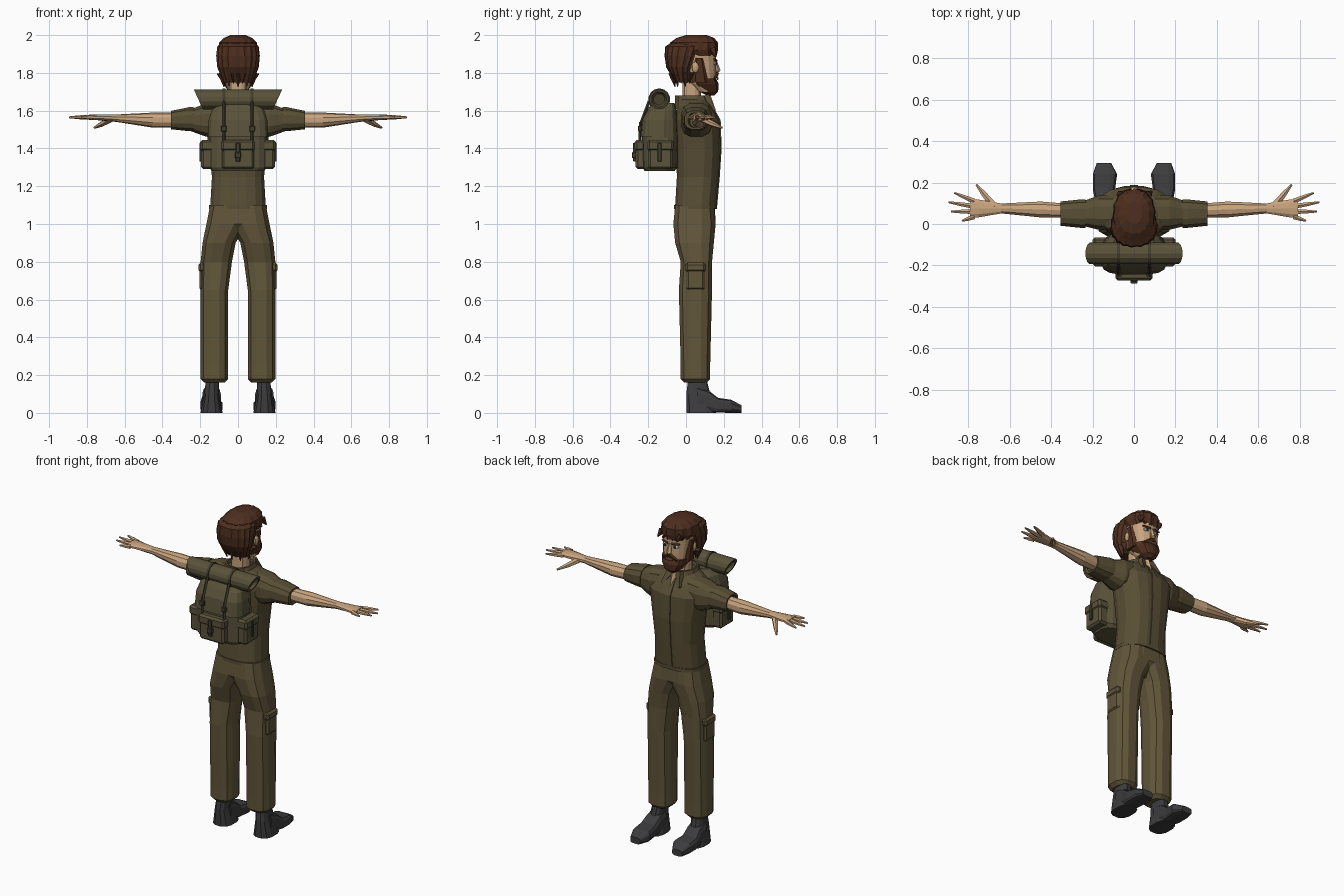
import bpy
import bmesh
from math import cos, sin, pi, copysign
from mathutils import Vector

if "Cube" in bpy.data.objects:
    bpy.data.objects.remove(bpy.data.objects["Cube"], do_unlink=True)


def make_material(name, red, green, blue):
    material = bpy.data.materials.new(name)
    material.use_nodes = True
    material.diffuse_color = (red, green, blue, 1)
    shader = next(n for n in material.node_tree.nodes if n.type == "BSDF_PRINCIPLED")
    shader.inputs["Base Color"].default_value = (red, green, blue, 1)
    shader.inputs["Roughness"].default_value = .9
    return material


SKIN = make_material("skin", .58, .37, .21)
HAIR = make_material("brown hair", .075, .028, .013)
SHIRT = make_material("olive shirt", .1, .078, .036)
TROUSERS = make_material("olive trousers", .12, .092, .042)
PACK = make_material("olive canvas", .1, .084, .042)
STRAP = make_material("dark webbing", .055, .047, .025)
BOOT = make_material("charcoal boot", .045, .045, .048)
EYE = make_material("eye white", .6, .58, .54)
IRIS = make_material("dark iris", .02, .025, .03)
LIPS = make_material("lips", .36, .16, .11)


def finish(name, bm, material, mirror):
    bmesh.ops.recalc_face_normals(bm, faces=bm.faces)
    mesh = bpy.data.meshes.new(name)
    bm.to_mesh(mesh)
    bm.free()
    mesh.materials.append(material)
    part = bpy.data.objects.new(name, mesh)
    bpy.context.scene.collection.objects.link(part)
    if mirror:
        part.modifiers.new("mirror", "MIRROR").use_mirror_merge = False
    return part


def rounded(angle, low, high, wave, power, scale):
    """Coordinate of a superellipse spanning low to high."""
    reach = copysign(abs(wave(angle)) ** (2 / power), wave(angle))
    return (low + high) / 2 + (high - low) / 2 * scale * reach


def loft(name, material, rings, axis="z", sides=12, power=2.6, mirror=False, ripple=0):
    """Skin rounded sections; each ring is (position, low, high, low, high),
    or (position, half width, back, front) when centred on x."""
    bm = bmesh.new()
    loops = []
    for ring in rings:
        if len(ring) == 4:
            ring = (ring[0], -ring[1], *ring[1:])
        along, left, right, back, front = ring
        loop = []
        for i in range(sides):
            angle = 2 * pi * (i + .5) / sides
            scale = 1 - ripple * (i % 2)
            u = rounded(angle, left, right, cos, power, scale)
            v = rounded(angle, back, front, sin, power, scale)
            point = {"x": (along, u, v), "y": (u, along, v), "z": (u, v, along)}[axis]
            loop.append(bm.verts.new(point))
        loops.append(loop)
    for lower, upper in zip(loops, loops[1:]):
        for i in range(sides):
            j = (i + 1) % sides
            bm.faces.new((lower[i], lower[j], upper[j], upper[i]))
    bm.faces.new(loops[0])
    bm.faces.new(loops[-1])
    return finish(name, bm, material, mirror)


def taper(name, material, start, end, thick, thin, sides=6, mirror=False):
    """Tapered rod between two points."""
    start, end = Vector(start), Vector(end)
    bm = bmesh.new()
    bmesh.ops.create_cone(bm, cap_ends=True, segments=sides, radius1=thick, radius2=thin,
                          depth=(end - start).length)
    turn = (end - start).to_track_quat("Z", "Y")
    for vert in bm.verts:
        vert.co = turn @ vert.co + (start + end) / 2
    return finish(name, bm, material, mirror)


def box(name, material, low, high, mirror=False, bevel=.003):
    """Chamfered box between two corners."""
    bm = bmesh.new()
    bmesh.ops.create_cube(bm, size=1)
    for vert in bm.verts:
        vert.co = [(a + b) / 2 + c * (b - a) for a, b, c in zip(low, high, vert.co)]
    bmesh.ops.bevel(bm, geom=bm.edges[:], offset=bevel, segments=1, affect="EDGES")
    return finish(name, bm, material, mirror)


def ball(name, material, centre, size, mirror=False):
    bm = bmesh.new()
    bmesh.ops.create_uvsphere(bm, u_segments=10, v_segments=6, radius=1)
    for vert in bm.verts:
        vert.co = [c + s * p for c, s, p in zip(centre, size, vert.co)]
    return finish(name, bm, material, mirror)


def pocket(name, material, low, high, flap_height, mirror=False):
    """Pocket with a slightly larger flap over its top."""
    lip = Vector((.005, .005, .005))
    flap_low = Vector((*low[:2], high[2] - flap_height))
    box(name, material, low, high, mirror, bevel=.012)
    box(name + "_flap", material, flap_low - lip, Vector(high) + lip, mirror, bevel=.012)


# Boots
loft("boot_ankle", BOOT, [(0, .08, .2, 0, .16), (.1, .1, .18, 0, .13),
                          (.18, .1, .17, .01, .11)], mirror=True)
loft("boot_foot", BOOT, [(.06, .09, .19, 0, .14), (.12, .09, .19, 0, .12),
                         (.17, .09, .2, 0, .08), (.24, .08, .2, 0, .07),
                         (.295, .11, .18, 0, .04)], axis="y", power=3.5, mirror=True)

# Trousers
loft("trouser_leg", TROUSERS, [(.16, .07, .18, -.01, .11), (.18, .05, .2, -.03, .13),
                               (.25, .05, .2, -.03, .13), (.65, .05, .2, -.04, .14),
                               (.8, .03, .2, -.03, .14), (.9, .01, .19, -.06, .15),
                               (1, -.05, .17, -.07, .16), (1.1, -.05, .15, -.06, .15)], mirror=True)
loft("trouser_hips", TROUSERS, [(.92, .05, 0, .1), (1, .17, -.07, .16), (1.1, .15, -.06, .155)])
pocket("cargo_pocket", TROUSERS, (.15, 0, .65), (.205, .1, .79), .04, mirror=True)

# Shirt, with the placket following its front
torso = [(1.08, .15, -.06, .16), (1.25, .14, -.05, .175), (1.4, .155, -.055, .185),
         (1.55, .18, -.06, .18), (1.62, .16, -.05, .14), (1.66, .09, -.05, .11)]
loft("shirt_body", SHIRT, torso, sides=16)
loft("shirt_placket", SHIRT, [(z, .02, front - .03, front + .005) for z, _, _, front in torso],
     sides=4, power=9)
loft("shirt_hem", SHIRT, [(z, .155, -.065, .165) for z in (1.08, 1.1)], sides=16)
loft("shirt_sleeve", SHIRT, [(.09, -.03, .14, 1.47, 1.65), (.17, -.03, .14, 1.46, 1.64),
                             (.25, -.01, .11, 1.49, 1.61)], axis="x", mirror=True)
loft("sleeve_cuff", SHIRT, [(.235, -.02, .12, 1.49, 1.62), (.26, -.02, .12, 1.49, 1.62),
                            (.355, -.01, .11, 1.5, 1.6), (.355, .01, .1, 1.51, 1.59),
                            (.33, .02, .1, 1.51, 1.59)], axis="x", mirror=True)
loft("shirt_collar", SHIRT, [(1.61, .11, -.06, .14), (1.68, .08, -.06, .11),
                             (1.68, .07, -.05, .1), (1.64, .06, -.04, .09)])
taper("collar_point", SHIRT, (.03, .1, 1.67), (.06, .15, 1.6), .03, .01, sides=4, mirror=True)
taper("open_neckline", SKIN, (0, .1, 1.68), (0, .147, 1.6), .03, .01, sides=4)

# Arms and hands
loft("forearm", SKIN, [(.33, .03, .1, 1.51, 1.59), (.45, .03, .11, 1.51, 1.59),
                       (.64, .05, .1, 1.54, 1.58), (.75, .03, .12, 1.55, 1.58),
                       (.79, .03, .12, 1.55, 1.58)], axis="x", sides=10, power=2.2, mirror=True)
for i, finger in enumerate(("index", "middle", "ring", "little")):
    root = Vector((.77, .11 - .025 * i, 1.565))
    tip = Vector((.895 - .02 * (i - 1.2) ** 2, .15 - .045 * i, 1.565))
    knuckle = (root + tip) / 2
    taper(finger + "_finger_base", SKIN, root, knuckle, .014, .011, mirror=True)
    taper(finger + "_finger_tip", SKIN, knuckle, tip, .011, .005, mirror=True)
taper("thumb_base", SKIN, (.67, .08, 1.56), (.72, .14, 1.53), .02, .015, mirror=True)
taper("thumb_tip", SKIN, (.72, .14, 1.53), (.76, .19, 1.51), .015, .006, mirror=True)

# Head and face
loft("neck", SKIN, [(z, .05, -.02, .08) for z in (1.6, 1.78)])
loft("head", SKIN, [(1.7, .05, .06, .14), (1.74, .07, .02, .155), (1.8, .08, -.04, .16),
                    (1.9, .09, -.07, .16), (1.97, .07, -.04, .13)], sides=16)
taper("nose_bridge", SKIN, (0, .155, 1.865), (0, .167, 1.81), .008, .016, sides=5)
ball("nose_tip", SKIN, (0, .167, 1.81), (.016, .012, .01))
ball("ear", SKIN, (.09, .05, 1.83), (.013, .02, .03), mirror=True)
ball("eye", EYE, (.035, .15, 1.85), (.02, .012, .01), mirror=True)
ball("iris", IRIS, (.035, .16, 1.85), (.008, .004, .009), mirror=True)
taper("eyebrow", HAIR, (.013, .16, 1.866), (.06, .15, 1.87), .008, .006, sides=4, mirror=True)

# Beard and moustache
loft("beard", HAIR, [(1.68, .02, .11, .15), (1.7, .05, .07, .17), (1.74, .077, .03, .173),
                     (1.77, .086, .02, .16)], sides=18, ripple=.04)
loft("sideburn", HAIR, [(1.75, .06, .09, .03, .12), (1.88, .07, .1, .05, .09)],
     sides=6, mirror=True)
taper("moustache", HAIR, (0, .162, 1.795), (.05, .15, 1.765), .013, .008, sides=5, mirror=True)
box("mouth", LIPS, (-.024, .163, 1.763), (.024, .172, 1.777))

# Hair with ridged locks, a ragged nape and a fringe
loft("hair_back", HAIR, [(1.75, .08, -.06, .02), (1.83, .11, -.105, .05), (1.89, .116, -.114, .08),
                         (1.94, .11, -.11, .1), (1.99, .06, -.03, .1)],
     sides=36, power=2.2, ripple=.05)
loft("hair_top", HAIR, [(1.89, .09, -.03, .163), (1.92, .105, -.08, .17), (1.96, .1, -.085, .17),
                        (1.985, .075, -.05, .15), (2, .04, 0, .11)],
     sides=28, power=2.3, ripple=.05)
for i in range(11):
    angle = pi * (1 + i / 10)
    around = Vector((cos(angle), sin(angle), 0))
    base = Vector((0, .02, 1.8))
    drop = Vector((0, 0, .055 + .02 * (i % 2)))
    taper(f"nape_lock_{i + 1}", HAIR, base + around * .092, base + around * .078 - drop,
          .022, .002, sides=4)
for i in range(5):
    x = .033 * (i - 2)
    taper(f"fringe_lock_{i + 1}", HAIR, (x, .14, 1.925), (x + .02, .157, 1.885),
          .022, .004, sides=5)

# Backpack body, with the lid grown from its upper sections
body = [(1.28, .14, -.22, -.06), (1.3, .155, -.23, -.045), (1.46, .155, -.235, -.04),
        (1.55, .15, -.225, -.045), (1.6, .135, -.2, -.05), (1.64, .1, -.17, -.06)]
loft("pack_body", PACK, body, sides=16, power=3.6)
loft("pack_lid", PACK, [(z, width + .007, back - .01, front - .02)
                        for z, width, back, front in body if z > 1.4], sides=16, power=3.6)
pocket("back_pocket", PACK, (-.085, -.267, 1.29), (.085, -.2, 1.44), .05)
pocket("side_pocket", PACK, (.11, -.2, 1.29), (.195, -.07, 1.44), .05, mirror=True)
box("back_pocket_strap", STRAP, (-.012, -.28, 1.33), (.012, -.26, 1.43))
box("back_pocket_buckle", STRAP, (-.017, -.287, 1.35), (.017, -.265, 1.38))
box("side_pocket_strap", STRAP, (.19, -.15, 1.33), (.205, -.13, 1.43), mirror=True)

# Bedroll with slanted, recessed ends and its straps
ROLL_Y, ROLL_Z = -.142, 1.66


def disc(x, radius):
    return (x, ROLL_Y - radius, ROLL_Y + radius, ROLL_Z - radius, ROLL_Z + radius)


end = [(.19, .03), (.21, .04), (.21, .053)]
rings = [disc(-x, radius) for x, radius in end] + [disc(x, radius) for x, radius in end[::-1]]
roll = loft("bedroll", PACK, rings, axis="x", sides=14, power=2)
for vert in roll.data.vertices:
    vert.co.x *= 1 + 2.2 * (vert.co.z - ROLL_Z)
loft("bedroll_strap", STRAP, [disc(x, .058) for x in (.067, .083)],
     axis="x", sides=14, power=2, mirror=True)
taper("lid_strap_upper", STRAP, (.075, -.195, 1.65), (.075, -.24, 1.53), .008, .008, 4, True)
taper("lid_strap_lower", STRAP, (.075, -.24, 1.54), (.075, -.246, 1.42), .008, .008, 4, True)
box("lid_buckle", STRAP, (.06, -.254, 1.49), (.09, -.235, 1.52), mirror=True)
